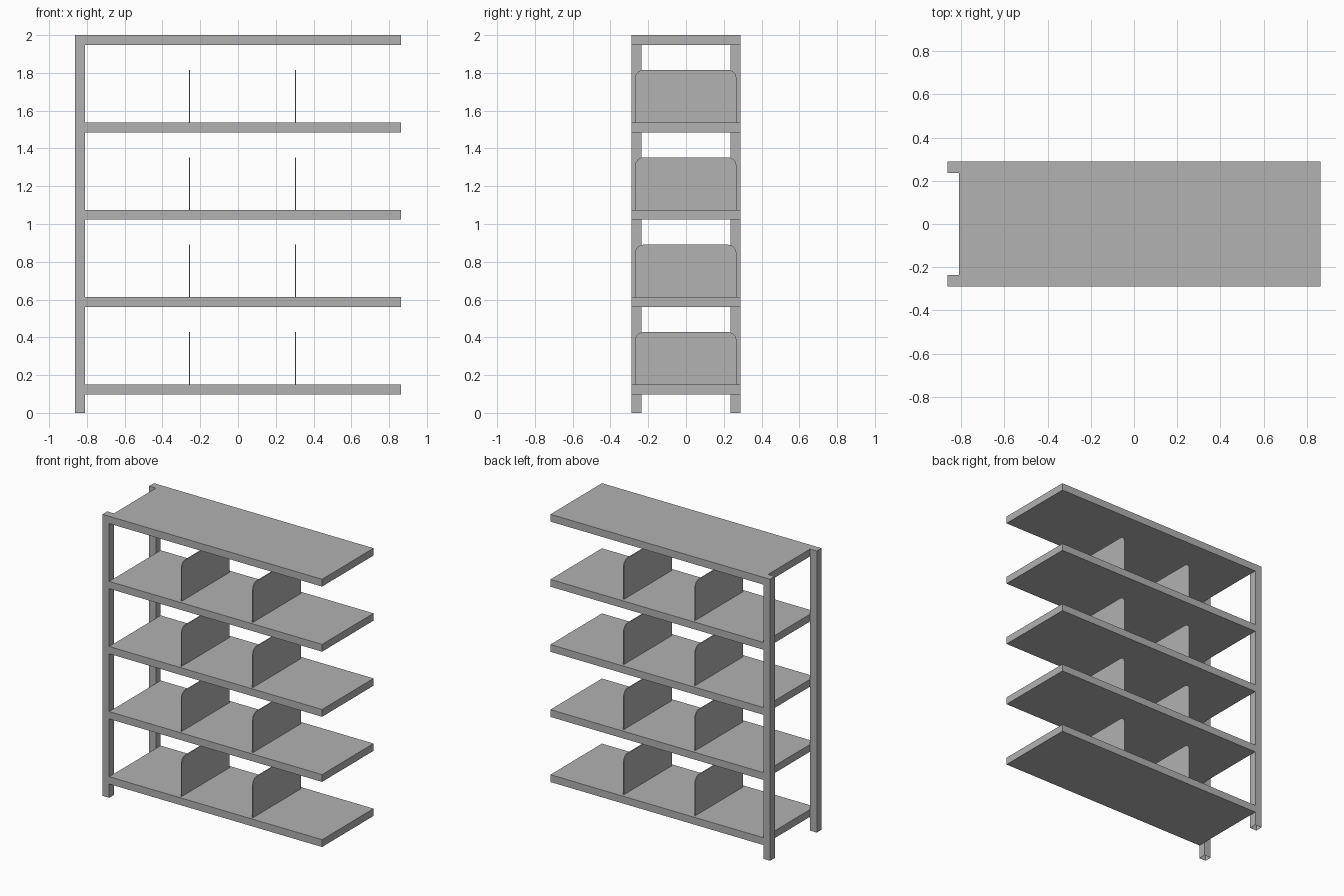
import bpy
import bmesh

cube = bpy.data.objects.get("Cube")
if cube:
    bpy.data.objects.remove(cube, do_unlink=True)

# One plain grey for the whole unit
grey = bpy.data.materials.new("plain_grey")
grey.use_nodes = True
colour = (0.445, 0.445, 0.445, 1)
grey.diffuse_color = colour
grey.node_tree.nodes["Principled BSDF"].inputs["Base Color"].default_value = colour

HALF_X, HALF_Y, HEIGHT = 0.863, 0.289, 2.0
POST = 0.053
SHELF_THICK = 0.052
PITCH = 0.4625
SHELVES = 5


def box(name, low, high, edit=None):
    """Box between two corners, with an optional bmesh edit."""
    bm = bmesh.new()
    bmesh.ops.create_cube(bm, size=1)
    for v in bm.verts:
        v.co = [(a + b) / 2 + c * (b - a) for a, b, c in zip(low, high, v.co)]
    bm.normal_update()
    if edit:
        edit(bm)
    mesh = bpy.data.meshes.new(name)
    bm.to_mesh(mesh)
    bm.free()
    mesh.materials.append(grey)
    obj = bpy.data.objects.new(name, mesh)
    bpy.context.collection.objects.link(obj)
    return obj


def open_bottom(bm):
    faces = [f for f in bm.faces if f.normal.z < -0.9]
    bmesh.ops.delete(bm, geom=faces, context='FACES_ONLY')


def round_top_corners(bm):
    top = max(v.co.z for v in bm.verts)
    edges = [e for e in bm.edges
             if all(abs(v.co.z - top) < 0.001 for v in e.verts)
             and abs(e.verts[0].co.y - e.verts[1].co.y) < 0.001]
    bmesh.ops.bevel(bm, geom=edges, offset=0.045, segments=6,
                    profile=0.5, affect='EDGES')


# Two hollow posts at one end
for name, y in (("front_post", -HALF_Y), ("back_post", HALF_Y - POST)):
    box(name, (-HALF_X, y, 0), (-HALF_X + POST, y + POST, HEIGHT), open_bottom)

# Shelves, with two upright dividers on all but the top one
for i in range(SHELVES):
    top = HEIGHT - (SHELVES - 1 - i) * PITCH
    box(f"shelf_{i + 1}", (-HALF_X + POST, -HALF_Y, top - SHELF_THICK),
        (HALF_X, HALF_Y, top))
    if i == SHELVES - 1:
        continue
    for side, x in (("right", -0.257), ("left", 0.304)):
        box(f"{side}_divider_{i + 1}", (x - 0.003, -0.27, top),
            (x + 0.003, 0.267, top + 0.278), round_top_corners)
